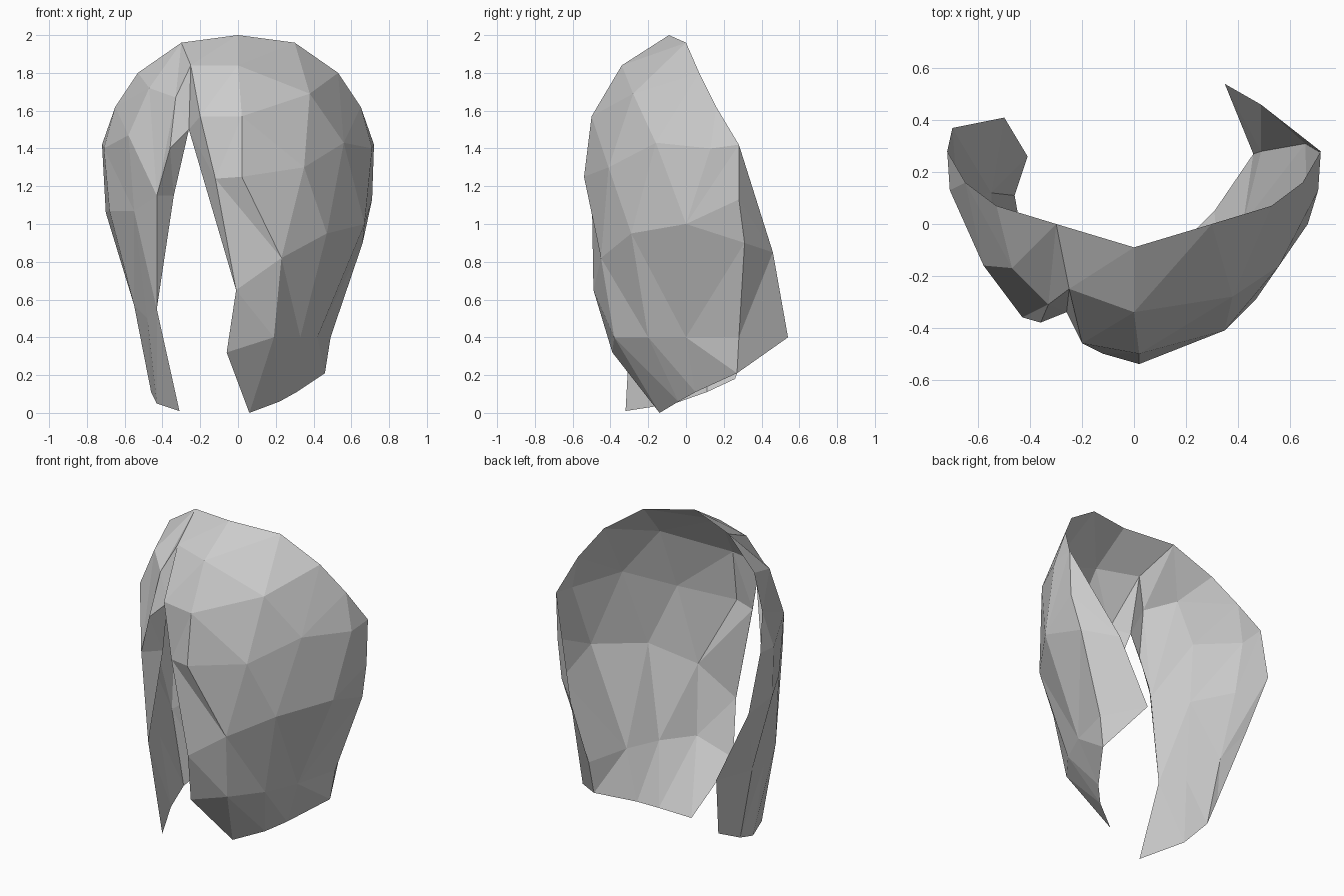
import bpy, bmesh
from mathutils import Vector

if "Cube" in bpy.data.objects:
    bpy.data.objects.remove(bpy.data.objects["Cube"])

grey = bpy.data.materials.new("light_grey")
grey.diffuse_color = (0.6, 0.6, 0.6, 1)
grey.use_nodes = True
grey.node_tree.nodes["Principled BSDF"].inputs["Base Color"].default_value = grey.diffuse_color

faces = []


def stitch(upper, lower):
    """Join two polylines with triangles, always taking the shorter diagonal."""
    a, b = [Vector(p) for p in upper], [Vector(p) for p in lower]
    i = j = 0
    while i < len(a) - 1 or j < len(b) - 1:
        go_a = j == len(b) - 1 or (
            i < len(a) - 1 and (a[i + 1] - b[j]).length <= (a[i] - b[j + 1]).length)
        if go_a:
            tri = (a[i], b[j], a[i + 1])
            i += 1
        else:
            tri = (a[i], b[j], b[j + 1])
            j += 1
        if len({tuple(round(c, 3) for c in p) for p in tri}) == 3:
            faces.append(tri)


def mirror(points):
    return [(-x, y, z) for x, y, z in reversed(points)]


# open rim over the crown, symmetric
half_rim = [(.3, 0, 1.96), (.53, .07, 1.8), (.65, .16, 1.62), (.72, .28, 1.42)]
rim = mirror(half_rim) + [(0, -.09, 2)] + half_rim

# crown ring with the notch where the parting starts
parting = (-.25, -.25, 1.84)
valley = (-.26, -.34, 1.5)
crown_left = [(-.72, .28, 1.42), (-.71, .13, 1.4), (-.58, -.16, 1.47),
              (-.47, -.17, 1.72), (-.33, -.31, 1.67)]
side_right = [(.38, -.28, 1.69), (.56, -.16, 1.43), (.71, .13, 1.4), (.72, .28, 1.42)]
crown_right = [parting, (0, -.34, 1.84)] + side_right
stitch(rim, crown_left + crown_right)

# wide right panel, row by row downwards
brow = [parting, (-.2, -.46, 1.57), (.02, -.5, 1.57)] + side_right
cheek = [(-.12, -.5, 1.24), (.02, -.54, 1.25), (.35, -.41, 1.3)] + side_right[1:]
middle = [(-.01, -.49, .65), (.23, -.45, .82), (.47, -.29, .95), (.67, 0, 1.0), (.66, .31, .9)]
low = [(-.06, -.39, .32), (.19, -.38, .4), (.33, -.2, .4), (.42, 0, .4), (.49, .28, .4)]
hem = [(.06, -.14, 0), (.22, -.04, .06), (.31, .05, .11), (.46, .27, .21)]
back_edge = (.71, .28, 1.13)
stitch(crown_right, brow)
stitch(brow[1:], cheek)
stitch(cheek + [back_edge], middle)
stitch(middle, low)
stitch(low, hem)

# flap turned inwards behind the right panel
stitch([side_right[-1], back_edge, middle[-1], low[-1], hem[-1]],
       [side_right[-1], (.49, .46, .85), (.35, .54, .4), hem[-1]])

# narrow left panel
ridge = (-.36, -.38, 1.4)
l_middle = [(-.70, .37, 1.06), (-.68, .1, 1.07), (-.55, -.15, 1.07), (-.43, -.36, 1.15)]
l_low = [(-.50, .41, .6), (-.55, .12, .57), (-.48, -.1, .5), (-.43, -.29, .55)]
l_hem = [(-.41, .26, .18), (-.46, .11, .11), (-.43, -.06, .05), (-.31, -.32, .01)]
stitch(crown_left + [ridge], l_middle)
stitch(l_middle, l_low)
stitch(l_low, l_hem)

# folded edges on both sides of the parting
stitch([parting, crown_left[-1], ridge, l_middle[-1], l_low[-1]],
       [parting, valley, (-.34, -.27, 1.15), l_low[-1]])
stitch([parting, valley, middle[0]], [parting, brow[1], cheek[0], middle[0]])

# one thin open shell, normals outwards
bm = bmesh.new()
for tri in faces:
    bm.faces.new([bm.verts.new(p) for p in tri])
bmesh.ops.remove_doubles(bm, verts=bm.verts, dist=0.002)
bmesh.ops.recalc_face_normals(bm, faces=bm.faces)
centre = Vector((0, .25, 1))
if sum(f.normal.dot(f.calc_center_median() - centre) * f.calc_area() for f in bm.faces) < 0:
    bmesh.ops.reverse_faces(bm, faces=bm.faces)
mesh = bpy.data.meshes.new("hair_shell")
bm.to_mesh(mesh)
bm.free()
mesh.materials.append(grey)
hair = bpy.data.objects.new("hair_shell", mesh)
bpy.context.collection.objects.link(hair)
